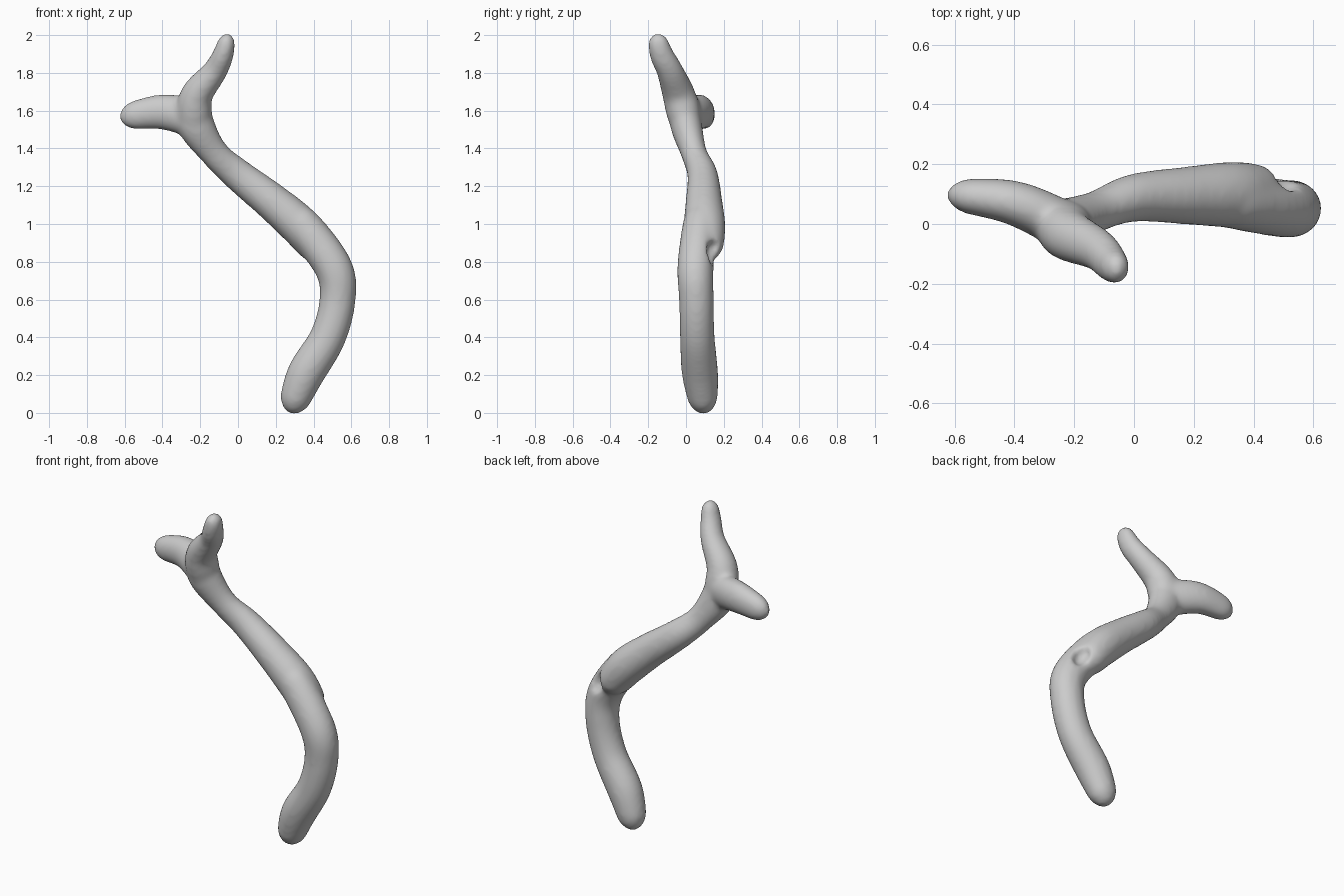
import bpy, bmesh, math
from mathutils import Vector

if "Cube" in bpy.data.objects:
    bpy.data.objects.remove(bpy.data.objects["Cube"])

grey = bpy.data.materials.new("grey")
grey.diffuse_color = (0.6, 0.6, 0.6, 1)
grey.use_nodes = True
grey.node_tree.nodes["Principled BSDF"].inputs["Base Color"].default_value = grey.diffuse_color


def smooth_path(pts, steps=12):
    """Catmull-Rom through (x, y, z, radius) points."""
    p = [Vector(q) for q in pts]
    p = [p[0]] + p + [p[-1]]
    out = []
    for i in range(1, len(p) - 2):
        a, b, c, d = p[i - 1:i + 3]
        for s in range(steps):
            t = s / steps
            out.append(0.5 * (2 * b + (c - a) * t + (2 * a - 5 * b + 4 * c - d) * t * t
                              + (3 * b - a - 3 * c + d) * t ** 3))
    return out + [p[-1]]


def add_limb(bm, depth0, depth1, pts, sides=24):
    """Closed round-ended tube; depth scales its section front to back, start to end."""
    path = smooth_path(pts)
    ends = [(path[0].xyz, path[0].w), (path[-1].xyz, path[-1].w)]
    rings = []
    for i, q in enumerate(path):
        a, b = path[max(i - 1, 0)], path[min(i + 1, len(path) - 1)]
        tan = (b.xyz - a.xyz).normalized()
        n1 = tan.cross(Vector((0, 1, 0))).normalized()
        n2 = tan.cross(n1)
        depth = depth0 + (depth1 - depth0) * i / (len(path) - 1)
        r = q.w
        for end, tip in ends:  # round off near both ends
            d = min((q.xyz - end).length / (1.3 * tip), 1)
            r *= max(math.sqrt(1 - (1 - d) ** 2), 0.1)
        rings.append([bm.verts.new(q.xyz + n1 * r * math.cos(k * math.tau / sides)
                                   + n2 * r * depth * math.sin(k * math.tau / sides))
                      for k in range(sides)])
    for r, s in zip(rings, rings[1:]):
        for k in range(sides):
            j = (k + 1) % sides
            bm.faces.new((r[k], r[j], s[j], s[k]))
    bm.faces.new(rings[0][::-1])
    bm.faces.new(rings[-1])


bm = bmesh.new()
# lower trunk, bending over at the knee
add_limb(bm, 0.97, 0.95, [(0.275, 0.098, -0.004, 0.07), (0.355, 0.075, 0.2, 0.099),
                          (0.475, 0.06, 0.4, 0.096), (0.527, 0.055, 0.6, 0.096),
                          (0.505, 0.05, 0.77, 0.101), (0.35, 0.075, 0.98, 0.1),
                          (0.24, 0.085, 1.07, 0.085)])
# upper trunk, swelling backwards above the knee and narrowing to a neck
add_limb(bm, 1.08, 0.8, [(0.465, 0.1, 0.81, 0.085), (0.335, 0.098, 0.98, 0.107),
                         (0.18, 0.095, 1.118, 0.099), (0.0, 0.087, 1.26, 0.086),
                         (-0.125, 0.042, 1.375, 0.077), (-0.225, 0.0, 1.53, 0.1),
                         (-0.24, -0.01, 1.66, 0.09)])
# upright branch
add_limb(bm, 0.9, 1.2, [(-0.22, 0.01, 1.46, 0.08), (-0.232, -0.013, 1.59, 0.095),
                        (-0.215, -0.04, 1.69, 0.085), (-0.122, -0.085, 1.81, 0.066),
                        (-0.078, -0.13, 1.9, 0.056), (-0.05, -0.158, 2.009, 0.04)])
# sideways branch
add_limb(bm, 0.8, 0.8, [(-0.17, -0.03, 1.535, 0.085), (-0.27, 0.015, 1.57, 0.1),
                        (-0.42, 0.075, 1.593, 0.092), (-0.628, 0.1, 1.56, 0.066)])
bmesh.ops.recalc_face_normals(bm, faces=bm.faces)
mesh = bpy.data.meshes.new("forked_branch")
bm.to_mesh(mesh)
bm.free()
branch = bpy.data.objects.new("forked_branch", mesh)
bpy.context.collection.objects.link(branch)
mesh.materials.append(grey)

# small hollow behind the knee
bpy.ops.mesh.primitive_uv_sphere_add(segments=24, ring_count=12, radius=1,
                                     location=(0.505, 0.15, 0.85),
                                     scale=(0.045, 0.048, 0.07), rotation=(0, -0.5, 0))
hollow = bpy.context.object
hollow.name = "hollow_cutter"
hollow.hide_render = True
hollow.hide_viewport = True
hollow.data.materials.append(grey)

# fuse the limbs, cut the hollow, soften the joints
fuse = branch.modifiers.new("fuse", "REMESH")
fuse.mode = "VOXEL"
fuse.voxel_size = 0.012
cut = branch.modifiers.new("cut", "BOOLEAN")
cut.operation = "DIFFERENCE"
cut.object = hollow
refuse = branch.modifiers.new("refuse", "REMESH")
refuse.mode = "VOXEL"
refuse.voxel_size = 0.012
refuse.use_smooth_shade = True
soften = branch.modifiers.new("soften", "SMOOTH")
soften.factor = 0.5
soften.iterations = 14
